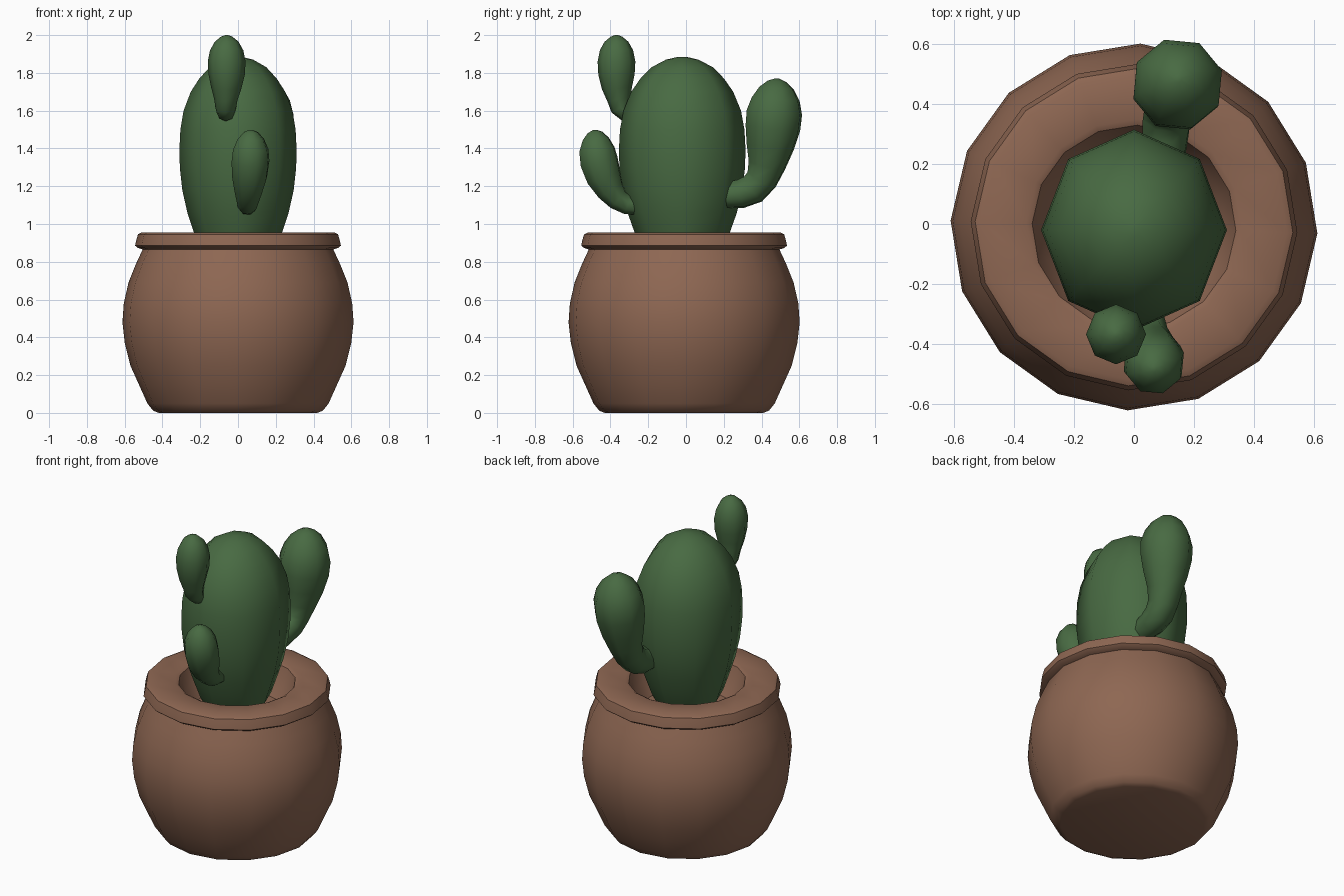
import bpy, bmesh, math
from mathutils import Vector


def material(name, rgb):
    m = bpy.data.materials.new(name)
    m.diffuse_color = (*rgb, 1)
    return m


clay = material("clay", (0.27, 0.135, 0.085))
green = material("green", (0.065, 0.145, 0.055))


def loft(name, rings, mat, angle):
    """Skin a list of vertex rings, closing both ends."""
    bm = bmesh.new()
    loops = [[bm.verts.new(p) for p in ring] for ring in rings]
    n = len(loops[0])
    for a, b in zip(loops, loops[1:]):
        for i in range(n):
            j = (i + 1) % n
            bm.faces.new((a[i], a[j], b[j], b[i]))
    bm.faces.new(loops[0][::-1])
    bm.faces.new(loops[-1])
    bmesh.ops.recalc_face_normals(bm, faces=bm.faces)
    mesh = bpy.data.meshes.new(name)
    bm.to_mesh(mesh)
    bm.free()
    mesh.materials.append(mat)
    ob = bpy.data.objects.new(name, mesh)
    bpy.context.collection.objects.link(ob)
    bpy.ops.object.select_all(action='DESELECT')
    ob.select_set(True)
    bpy.context.view_layer.objects.active = ob
    bpy.ops.object.shade_smooth_by_angle(angle=math.radians(angle))
    return ob


def lathe(name, profile, sides, phase, mat, angle, cy=0, sy=1):
    steps = [phase + math.tau * i / sides for i in range(sides)]
    rings = [[(r * math.cos(t), cy + sy * r * math.sin(t), z) for t in steps]
             for r, z in profile]
    return loft(name, rings, mat, angle)


def arm(name, path, phase, mat=green, sides=8):
    """Tube through (x, y, z, radius) points with rings square to the path."""
    pts = [Vector(p[:3]) for p in path]
    rings = []
    for i, p in enumerate(pts):
        t = (pts[min(i + 1, len(pts) - 1)] - pts[max(i - 1, 0)]).normalized()
        v = t.cross(Vector((1, 0, 0))).normalized()
        u = v.cross(t)
        rings.append([p + path[i][3] * (u * math.cos(a) + v * math.sin(a))
                      for a in (phase + math.tau * k / sides for k in range(sides))])
    return loft(name, rings, mat, 60)


# Pot with bulging belly, overhanging rim and funnel-shaped opening
lathe("pot", [
    (0.42, 0.0), (0.45, 0.012), (0.48, 0.05), (0.525, 0.15), (0.57, 0.25),
    (0.60, 0.37), (0.612, 0.48), (0.605, 0.58), (0.58, 0.69), (0.54, 0.79),
    (0.505, 0.865), (0.53, 0.873), (0.545, 0.885), (0.54, 0.91), (0.53, 0.945),
    (0.51, 0.955), (0.36, 0.955), (0.34, 0.945), (0.31, 0.85), (0.26, 0.77)],
    16, math.radians(88), clay, 45, cy=-0.01)

# Main stem
lathe("stem", [
    (0.15, 0.77), (0.20, 0.86), (0.235, 0.96), (0.268, 1.06), (0.295, 1.18),
    (0.308, 1.30), (0.31, 1.40), (0.305, 1.50), (0.288, 1.60), (0.25, 1.70),
    (0.205, 1.77), (0.15, 1.83), (0.08, 1.87), (0.02, 1.885)],
    8, 0, green, 60, cy=-0.02, sy=1.08)

# Arms
arm("upper_front_arm", [
    (-0.065, -0.27, 1.59, 0.04), (-0.065, -0.32, 1.59, 0.048),
    (-0.065, -0.345, 1.615, 0.055), (-0.064, -0.355, 1.66, 0.062),
    (-0.062, -0.365, 1.72, 0.08), (-0.06, -0.368, 1.79, 0.096),
    (-0.06, -0.368, 1.86, 0.1), (-0.06, -0.368, 1.92, 0.088),
    (-0.06, -0.368, 1.965, 0.063), (-0.06, -0.368, 1.992, 0.03),
    (-0.06, -0.368, 2.0, 0.008)], 0)

arm("lower_front_arm", [
    (0.05, -0.25, 1.09, 0.045), (0.05, -0.31, 1.1, 0.052),
    (0.052, -0.36, 1.13, 0.062), (0.056, -0.4, 1.18, 0.078),
    (0.062, -0.435, 1.25, 0.097), (0.066, -0.46, 1.33, 0.105),
    (0.067, -0.472, 1.395, 0.098), (0.067, -0.478, 1.45, 0.073),
    (0.067, -0.482, 1.485, 0.04), (0.067, -0.483, 1.498, 0.01)], 0.3)

arm("back_arm", [
    (0.1, 0.2, 1.15, 0.07), (0.105, 0.29, 1.16, 0.08),
    (0.11, 0.355, 1.185, 0.085), (0.118, 0.4, 1.235, 0.088),
    (0.127, 0.428, 1.31, 0.103), (0.136, 0.446, 1.41, 0.132),
    (0.143, 0.46, 1.51, 0.152), (0.146, 0.468, 1.59, 0.154),
    (0.147, 0.475, 1.66, 0.133), (0.147, 0.479, 1.72, 0.095),
    (0.147, 0.482, 1.755, 0.052), (0.147, 0.483, 1.77, 0.012)], 0.3)
